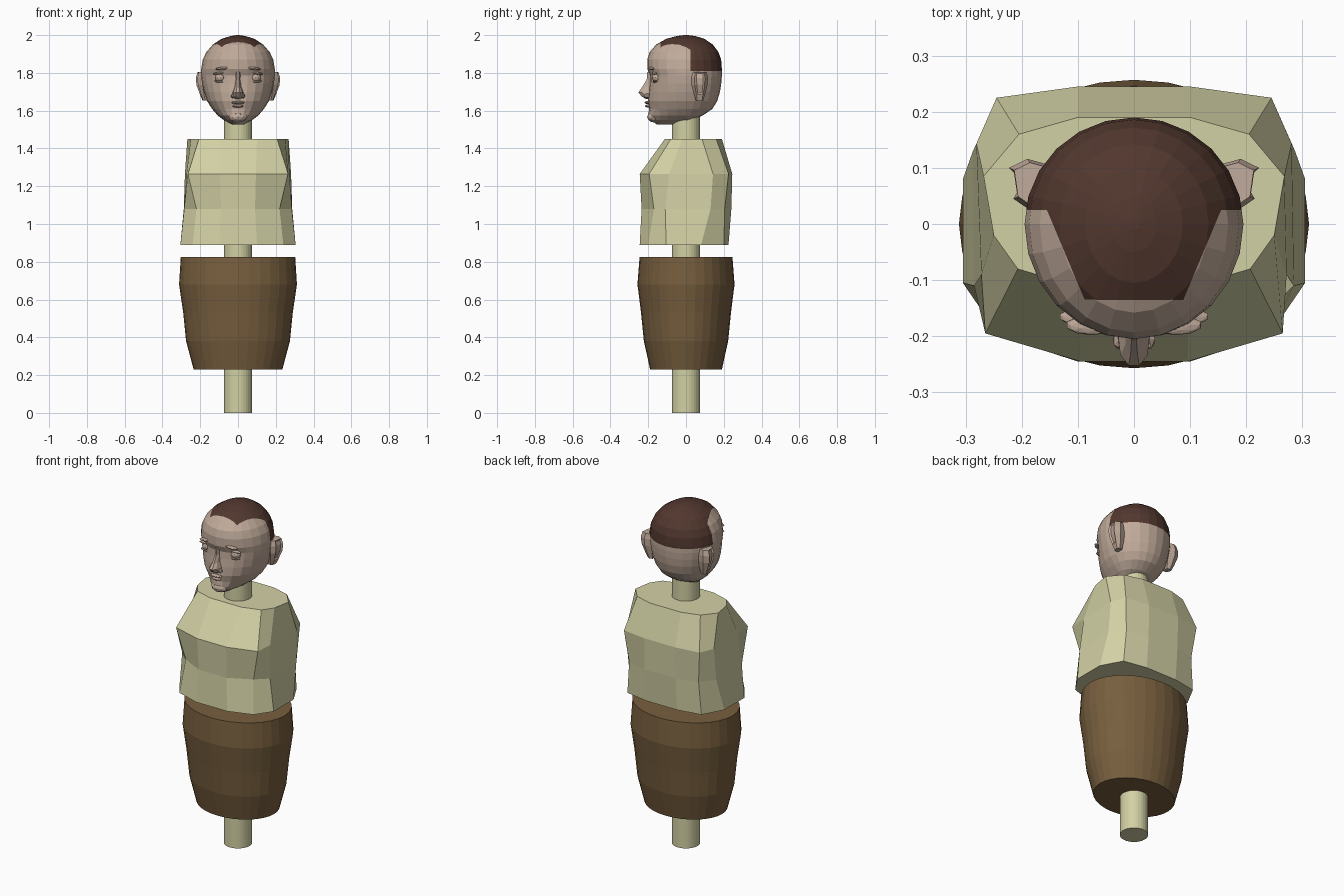
import bpy, bmesh, math
from mathutils import Vector, Matrix

cube = bpy.data.objects.get("Cube")
if cube:
    bpy.data.objects.remove(cube, do_unlink=True)


def material(name, rgb):
    m = bpy.data.materials.new(name)
    m.use_nodes = True
    m.diffuse_color = (*rgb, 1)
    m.node_tree.nodes["Principled BSDF"].inputs["Base Color"].default_value = (*rgb, 1)
    return m


cream = material("cream", (0.65, 0.635, 0.375))
brown = material("brown", (0.185, 0.113, 0.048))
skin = material("skin", (0.53, 0.405, 0.325))
hair = material("dark_hair", (0.084, 0.039, 0.028))


def finish(name, bm, *mats):
    bmesh.ops.recalc_face_normals(bm, faces=bm.faces)
    me = bpy.data.meshes.new(name)
    bm.to_mesh(me)
    bm.free()
    for m in mats:
        me.materials.append(m)
    ob = bpy.data.objects.new(name, me)
    bpy.context.collection.objects.link(ob)
    return ob


def loft(rings):
    """Skin a stack of equal-length point rings and cap both ends."""
    bm = bmesh.new()
    rows = [[bm.verts.new(p) for p in r] for r in rings]
    n = len(rows[0])
    for a, b in zip(rows, rows[1:]):
        for i in range(n):
            j = (i + 1) % n
            bm.faces.new((a[i], a[j], b[j], b[i]))
    bm.faces.new(rows[0][::-1])
    bm.faces.new(rows[-1])
    return bm


def oval(z, w, front, back, n):
    """Oval ring whose front and back depths differ."""
    pts = []
    for i in range(n):
        t = math.tau * i / n
        c = math.cos(t)
        pts.append((w * math.sin(t), c * (back if c > 0 else front), z))
    return pts


def blob(name, pos, size, tilt=0, detail=2):
    """Small faceted ellipsoid for facial features."""
    bm = bmesh.new()
    bmesh.ops.create_icosphere(bm, subdivisions=detail, radius=1)
    bm.transform(Matrix.Translation(pos) @ Matrix.Rotation(tilt, 4, "Y") @ Matrix.Diagonal((*size, 1)))
    return finish(name, bm, skin)


# Central rod
finish("rod", loft([oval(z, 0.075, 0.075, 0.075, 32) for z in (0, 1.62)]), cream)

# Hip block
hips = [(0.23, 0.235, 0.19), (0.38, 0.275, 0.223), (0.53, 0.29, 0.238), (0.68, 0.312, 0.257), (0.825, 0.303, 0.246)]
finish("hips", loft([oval(z, w, d, d, 32) for z, w, d in hips]), brown)

# Chest block: left half of each ring, front to back, mirrored
chest = {
    0.89: [(0.1, -0.245), (0.24, -0.2), (0.305, -0.105), (0.305, 0.08), (0.24, 0.2), (0.1, 0.225)],
    1.08: [(0.09, -0.235), (0.22, -0.17), (0.285, -0.11), (0.287, 0.13), (0.225, 0.205), (0.1, 0.24)],
    1.265: [(0.095, -0.245), (0.265, -0.195), (0.272, -0.09), (0.281, 0.143), (0.245, 0.225), (0.1, 0.245)],
    1.45: [(0.1, -0.112), (0.207, -0.08), (0.25, -0.02), (0.268, 0.085), (0.205, 0.16), (0.1, 0.19)],
}
rings = []
for z, half in chest.items():
    rings.append([(x, y, z) for x, y in half] + [(-x, y, z) for x, y in reversed(half)])
finish("chest", loft(rings), cream)

# Head: height, half width, front depth, back depth
head = [
    (1.528, 0.035, 0.155, -0.1), (1.55, 0.075, 0.19, 0.03), (1.575, 0.108, 0.2, 0.09),
    (1.61, 0.138, 0.195, 0.14), (1.65, 0.163, 0.202, 0.165), (1.70, 0.18, 0.198, 0.18),
    (1.745, 0.19, 0.192, 0.187), (1.785, 0.195, 0.19, 0.19), (1.82, 0.195, 0.205, 0.19),
    (1.87, 0.187, 0.205, 0.186), (1.91, 0.168, 0.193, 0.172), (1.95, 0.133, 0.158, 0.142),
    (1.98, 0.087, 0.105, 0.098), (1.995, 0.04, 0.05, 0.05), (2.0, 0.01, 0.01, 0.01),
]
bm = loft([oval(z, w, f, b, 24) for z, w, f, b in head])

# Cut the hairline into the head, then colour what lies inside it
slope = 0.42
cuts = [((0, 0, 1.81), (0, 0, 1)), ((0, 0.025, 0), (0, 1, 0)), ((0, -0.135, 0), (0, 1, 0)),
        ((0.088, -0.135, 0), (1, -slope, 0)), ((-0.088, -0.135, 0), (-1, -slope, 0))]
for co, no in cuts:
    bmesh.ops.bisect_plane(bm, geom=bm.verts[:] + bm.edges[:] + bm.faces[:],
                           plane_co=co, plane_no=Vector(no).normalized(), dist=0.0005)
for f in bm.faces:
    c = f.calc_center_median()
    crown = c.y > -0.135 and abs(c.x) < 0.088 + slope * (c.y + 0.135)
    if c.z > 1.81 and (c.y > 0.025 or (crown and c.z > 1.9)):
        f.material_index = 1
finish("head", bm, skin, hair)

# Nose: height, half width, tip depth
nose = []
for z, w, y in [(1.662, 0.014, -0.212), (1.675, 0.026, -0.235), (1.697, 0.024, -0.252),
                (1.725, 0.015, -0.232), (1.765, 0.011, -0.208), (1.805, 0.014, -0.205)]:
    nose.append([(-w * 1.3, -0.17, z), (-w, y + 0.018, z), (-w * 0.4, y, z),
                 (w * 0.4, y, z), (w, y + 0.018, z), (w * 1.3, -0.17, z)])
finish("nose", loft(nose), skin)

# Mouth and chin
blob("upper_lip", (0, -0.2, 1.643), (0.036, 0.02, 0.008))
blob("lower_lip", (0, -0.197, 1.625), (0.03, 0.02, 0.009))
blob("chin", (0, -0.168, 1.567), (0.05, 0.038, 0.03))

# Paired features
for side, s in (("left", 1), ("right", -1)):
    blob(side + "_eye", (s * 0.093, -0.152, 1.775), (0.029, 0.029, 0.026))
    blob(side + "_upper_lid", (s * 0.092, -0.165, 1.799), (0.042, 0.016, 0.007), s * 0.1)
    blob(side + "_lower_lid", (s * 0.092, -0.162, 1.753), (0.036, 0.013, 0.006), s * -0.1)
    blob(side + "_brow", (s * 0.075, -0.18, 1.824), (0.047, 0.018, 0.009), s * 0.1)
    blob(side + "_nostril", (s * 0.027, -0.205, 1.678), (0.012, 0.02, 0.013), 0, 1)

    # Ear: one cross-section scaled towards the skull at each height
    section = [(0.15, 0.03), (0.19, 0.028), (0.215, 0.045), (0.223, 0.1), (0.19, 0.116), (0.15, 0.105)]
    rings = []
    for z, k in [(1.655, 0.45), (1.685, 0.65), (1.735, 0.95), (1.775, 1.0), (1.805, 0.85)]:
        rings.append([(s * (0.16 + (x - 0.16) * k), 0.072 + (y - 0.072) * k, z) for x, y in section])
    bm = loft(rings)
    bmesh.ops.recalc_face_normals(bm, faces=bm.faces)
    bm.normal_update()
    outer = [f for f in bm.faces if f.normal.x * s > 0.75 and f.calc_center_median().z > 1.68]
    bmesh.ops.inset_region(bm, faces=outer, thickness=0.01, depth=-0.008)
    finish(side + "_ear", bm, skin)
